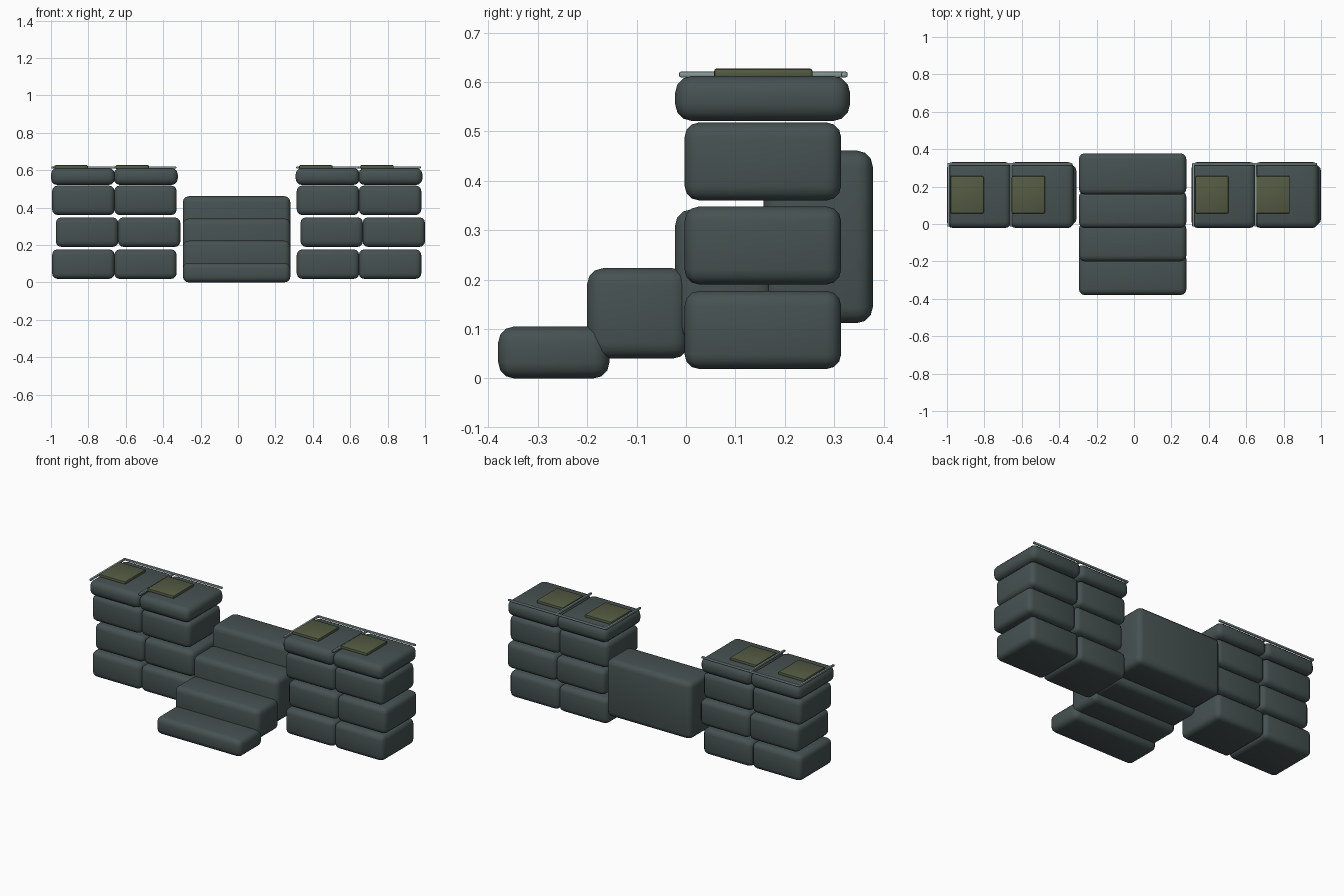
import bpy

if "Cube" in bpy.data.objects:
    bpy.data.objects.remove(bpy.data.objects["Cube"])

def material(name, rgb):
    m = bpy.data.materials.new(name)
    m.diffuse_color = (*rgb, 1)
    m.use_nodes = True
    m.node_tree.nodes["Principled BSDF"].inputs["Base Color"].default_value = m.diffuse_color
    return m

STONE = material("dark slate", (0.062, 0.083, 0.083))
OLIVE = material("olive pad", (0.088, 0.105, 0.055))
RAIL = material("pale grey green", (0.24, 0.32, 0.31))

def block(name, x, y, z, mat, radius, segments=3):
    """Rounded box given by its (min, max) extents."""
    bpy.ops.mesh.primitive_cube_add(size=1, location=[(a + b) / 2 for a, b in (x, y, z)])
    o = bpy.context.object
    o.name = name
    o.scale = [b - a for a, b in (x, y, z)]
    bpy.ops.object.transform_apply(location=False, rotation=False, scale=True)
    o.data.materials.append(mat)
    bev = o.modifiers.new("rounding", 'BEVEL')
    bev.width, bev.segments, bev.limit_method = radius, segments, 'NONE'
    bpy.ops.object.modifier_apply(modifier="rounding")
    bpy.ops.object.shade_smooth_by_angle(angle=0.7)
    return o

# Central stairway
steps = [((-0.38, -0.155), (0, 0.105)), ((-0.2, 0.005), (0.04, 0.223)),
         ((-0.022, 0.177), (0.076, 0.342)), ((0.157, 0.378), (0.112, 0.461))]
for i, (y, z) in enumerate(steps):
    block(f"step_{i + 1}", (-0.295, 0.28), y, z, STONE, 0.032)

# Two walls of stacked blocks, capped, with pads and rails on top
for side, x0 in (("left", -1.0), ("right", 0.308)):
    for row, (shift, z) in enumerate([(0.006, 0.019), (0.026, 0.19), (0.006, 0.36)]):
        for col in range(2):
            x = x0 + shift + col * 0.332
            block(f"{side}_wall_block_{row + 1}_{col + 1}", (x, x + 0.334),
                  (-0.003, 0.314), (z, z + 0.158), STONE, 0.03)
    for col in range(2):
        x = x0 + col * 0.336
        block(f"{side}_cap_{col + 1}", (x, x + 0.342), (-0.022, 0.332),
              (0.521, 0.612), STONE, 0.034)
        px = x0 + 0.019 + col * 0.327
        block(f"{side}_pad_{col + 1}", (px, px + 0.178), (0.057, 0.256),
              (0.607, 0.627), OLIVE, 0.005, 2)
        rx = x0 + 0.003 + col * 0.333
        block(f"{side}_cross_rail_{col + 1}", (rx, rx + 0.013), (-0.014, 0.326),
              (0.609, 0.621), RAIL, 0.004, 2)
    block(f"{side}_back_rail", (x0 + 0.003, x0 + 0.67), (0.314, 0.327),
          (0.609, 0.621), RAIL, 0.004, 2)
